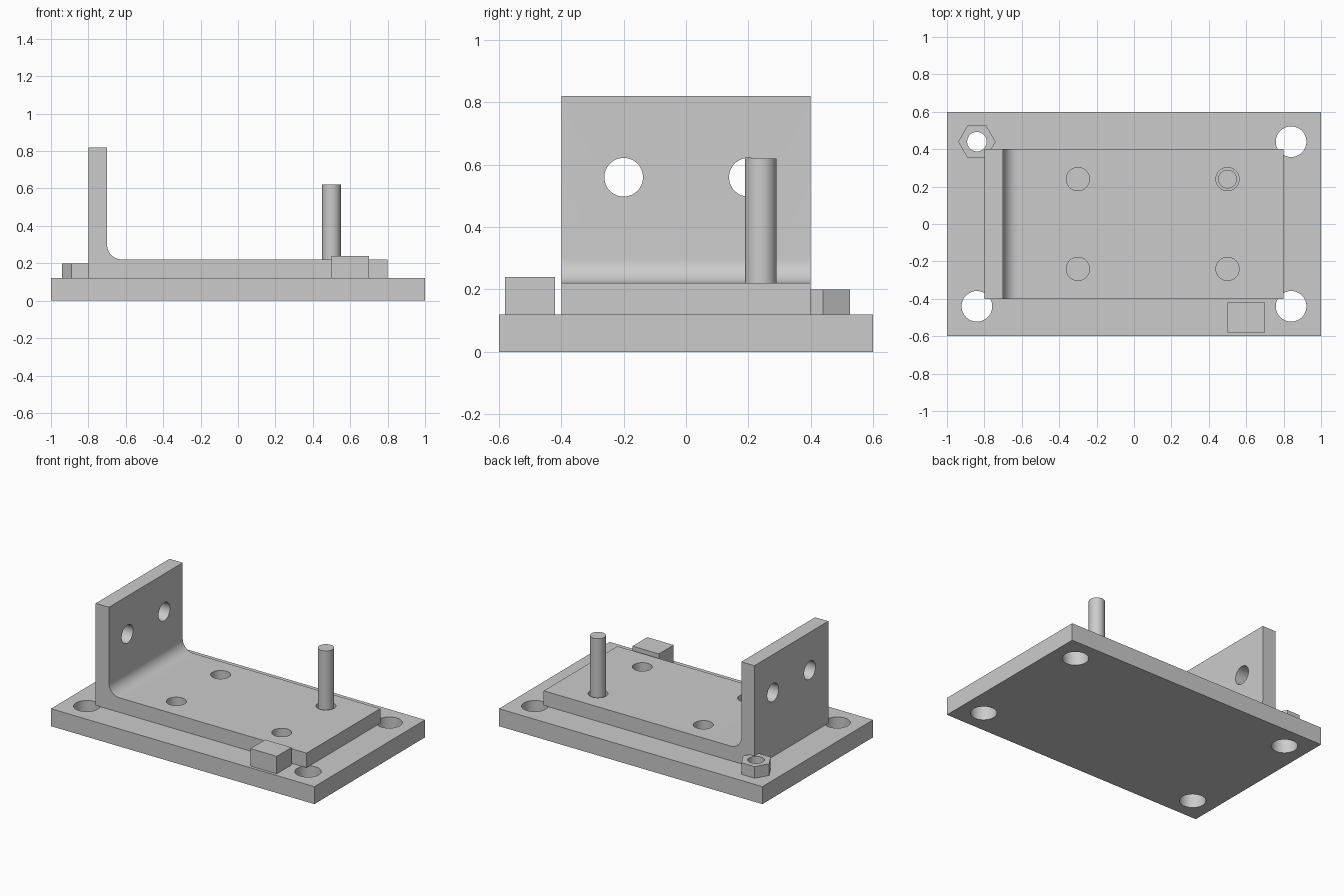
import bpy, bmesh, math
from mathutils import Vector

cube = bpy.data.objects.get("Cube")
if cube:
    bpy.data.objects.remove(cube, do_unlink=True)

grey = bpy.data.materials.new("light grey metal")
GREY = (0.6, 0.6, 0.6, 1)
grey.use_nodes = True
grey.diffuse_color = GREY
grey.node_tree.nodes["Principled BSDF"].inputs["Base Color"].default_value = GREY

BASE, FLOOR = 0.12, 0.22          # top of the base plate, top of the bracket foot


def activate(obj):
    bpy.ops.object.select_all(action='DESELECT')
    obj.select_set(True)
    bpy.context.view_layer.objects.active = obj


def box(name, low, high):
    low, high = Vector(low), Vector(high)
    bpy.ops.mesh.primitive_cube_add(size=1, location=(low + high) / 2)
    obj = bpy.context.object
    obj.name = name
    obj.scale = high - low
    bpy.ops.object.transform_apply(location=False, rotation=False)
    return obj


def rod(name, centre, radius, depth, sides=48, turn=(0, 0, 0)):
    bpy.ops.mesh.primitive_cylinder_add(vertices=sides, radius=radius, depth=depth,
                                        location=centre, rotation=turn)
    obj = bpy.context.object
    obj.name = name
    return obj


def drill(obj, centre, radius, depth, turn=(0, 0, 0)):
    """Cut a round hole and discard the cutter."""
    cutter = rod("hole_cutter", centre, radius, depth, turn=turn)
    cutter.hide_render = True
    activate(obj)
    cut = obj.modifiers.new("hole", 'BOOLEAN')
    cut.operation, cut.solver, cut.object = 'DIFFERENCE', 'EXACT', cutter
    bpy.ops.object.modifier_apply(modifier=cut.name)
    bpy.data.objects.remove(cutter, do_unlink=True)


def extrude_profile(name, points, half_width):
    """Extrude an x-z profile along y."""
    bm = bmesh.new()
    face = bm.faces.new([bm.verts.new((x, -half_width, z)) for x, z in points])
    side = bmesh.ops.extrude_face_region(bm, geom=[face])["geom"]
    bmesh.ops.translate(bm, vec=(0, 2 * half_width, 0),
                        verts=[v for v in side if isinstance(v, bmesh.types.BMVert)])
    bmesh.ops.recalc_face_normals(bm, faces=bm.faces)
    mesh = bpy.data.meshes.new(name)
    bm.to_mesh(mesh)
    bm.free()
    obj = bpy.data.objects.new(name, mesh)
    bpy.context.collection.objects.link(obj)
    return obj


# Base plate with four corner holes
base_plate = box("base_plate", (-1, -0.6, 0), (1, 0.6, BASE))
for x in (-0.84, 0.84):
    for y in (-0.44, 0.44):
        drill(base_plate, (x, y, BASE / 2), 0.082, 0.4)

# L-shaped bracket with a rounded inner corner
r = 0.08
fillet = [(-0.7 + r - r * math.sin(a), FLOOR + r - r * math.cos(a))
          for a in (math.radians(90 * i / 12) for i in range(13))]
bracket = extrude_profile("angle_bracket",
                          [(-0.8, BASE), (0.8, BASE), (0.8, FLOOR)] + fillet
                          + [(-0.7, 0.82), (-0.8, 0.82)], 0.4)
for y in (-0.24, 0.24):
    for x in (-0.3, 0.5):
        drill(bracket, (x, y, 0.17), 0.062, 0.3)
for y in (-0.2, 0.2):
    drill(bracket, (-0.75, y, 0.56), 0.062, 0.3, (0, math.pi / 2, 0))

# Hex nut; a corner points along x
hex_nut = rod("hex_nut", (-0.84, 0.44, 0.16), 0.1, 0.08, 6, (0, 0, math.pi / 6))
drill(hex_nut, (-0.84, 0.44, 0.16), 0.052, 0.3)

# Upright pin standing in a bracket hole, and the stop block
pin = rod("upright_pin", (0.5, 0.24, 0.37), 0.05, 0.5)
block = box("stop_block", (0.5, -0.58, BASE), (0.7, -0.42, 0.24))

for part in (base_plate, bracket, hex_nut, pin, block):
    part.data.materials.clear()
    part.data.materials.append(grey)
    activate(part)
    bpy.ops.object.shade_smooth_by_angle(angle=math.radians(30))
